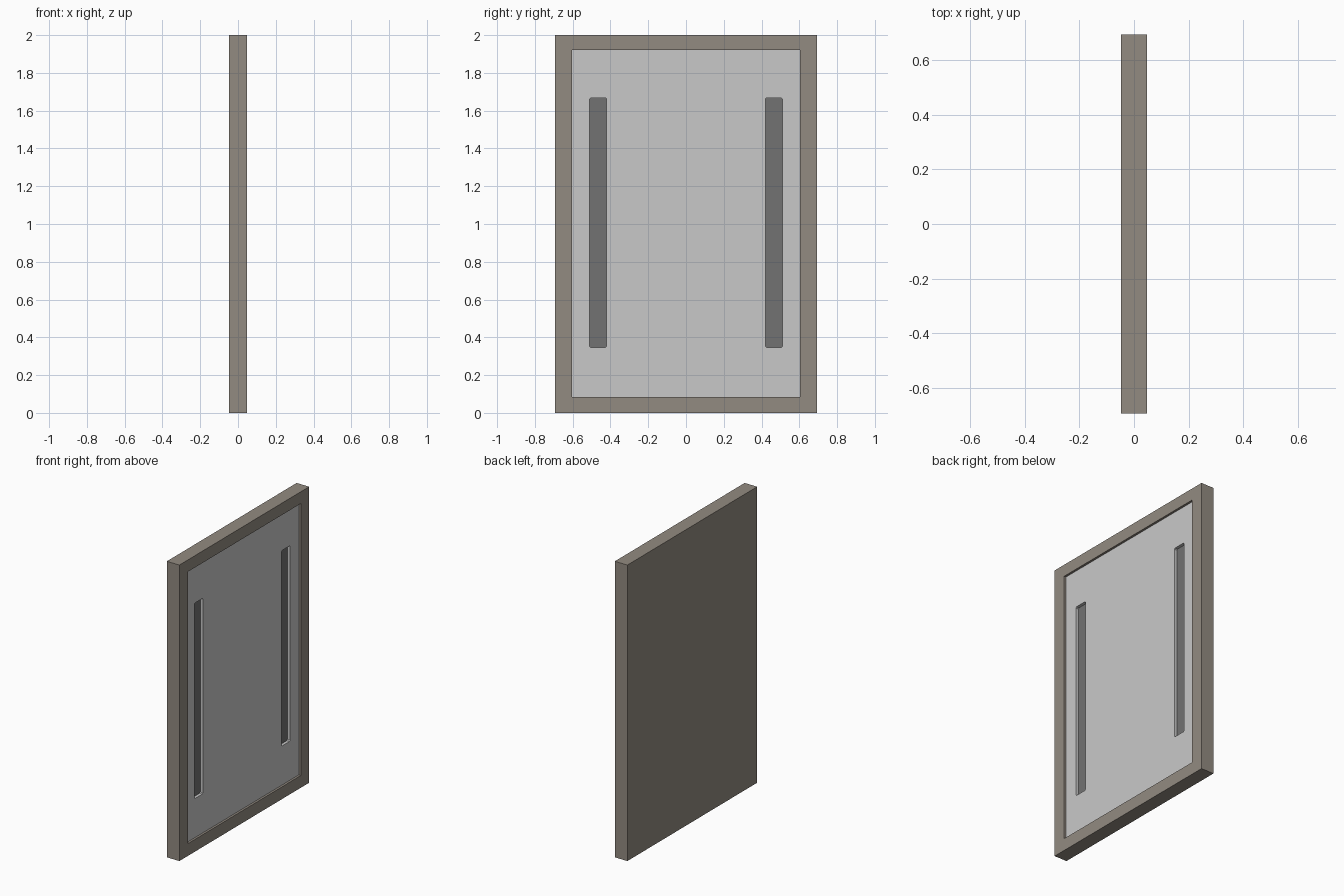
import bpy, bmesh

if "Cube" in bpy.data.objects:
    bpy.data.objects.remove(bpy.data.objects["Cube"])

DEPTH = 0.047             # half thickness of the frame
GLASS_X = DEPTH - 0.015   # mirror sits slightly behind the frame front
STRIP_X = GLASS_X - 0.02  # light strips are pockets in the mirror


def material(name, rgb):
    m = bpy.data.materials.new(name)
    m.diffuse_color = (*rgb, 1)
    m.use_nodes = True
    m.node_tree.nodes["Principled BSDF"].inputs["Base Color"].default_value = m.diffuse_color
    return m


frame_mat = material("taupe frame", (0.291, 0.258, 0.220))
glass_mat = material("pale mirror", (0.584, 0.584, 0.584))
strip_mat = material("grey strip", (0.168, 0.168, 0.168))


def finish(bm, name, mat):
    bmesh.ops.recalc_face_normals(bm, faces=bm.faces)
    mesh = bpy.data.meshes.new(name)
    bm.to_mesh(mesh)
    bm.free()
    mesh.materials.append(mat)
    ob = bpy.data.objects.new(name, mesh)
    bpy.context.collection.objects.link(ob)
    return ob


def rect(y0, y1, z0, z1, c=0.0):
    """Rectangle outline in the y-z plane, corners cut by c."""
    if c == 0:
        return [(y0, z0), (y1, z0), (y1, z1), (y0, z1)]
    return [(y0 + c, z0), (y1 - c, z0), (y1, z0 + c), (y1, z1 - c),
            (y1 - c, z1), (y0 + c, z1), (y0, z1 - c), (y0, z0 + c)]


def ring(bm, outline, x):
    return [bm.verts.new((x, y, z)) for y, z in outline]


def bridge(bm, a, b):
    n = len(a)
    for i in range(n):
        bm.faces.new((a[i], a[(i + 1) % n], b[(i + 1) % n], b[i]))


# Frame: box with a shallow opening on the +x side
outer = rect(-0.693, 0.693, 0, 2)
inner = rect(-0.603, 0.603, 0.083, 1.92)
bm = bmesh.new()
back = ring(bm, outer, -DEPTH)
front = ring(bm, outer, DEPTH)
lip = ring(bm, inner, DEPTH)
seat = ring(bm, inner, STRIP_X - 0.004)
bm.faces.new(back)
bridge(bm, back, front)
bridge(bm, front, lip)
bridge(bm, lip, seat)
bm.faces.new(seat)
finish(bm, "frame", frame_mat)

# Mirror sheet with two tall slots, filled from its outlines and given depth
slots = [rect(s * 0.465 - 0.045, s * 0.465 + 0.045, 0.347, 1.668, 0.006)
         for s in (-1, 1)]
bm = bmesh.new()
edges = []
for outline in [inner] + slots:
    vs = ring(bm, outline, GLASS_X)
    edges += [bm.edges.new((vs[i], vs[(i + 1) % len(vs)])) for i in range(len(vs))]
bmesh.ops.triangle_fill(bm, edges=edges, use_beauty=True, normal=(1, 0, 0))
bmesh.ops.dissolve_limit(bm, angle_limit=0.01, verts=[], edges=bm.edges[:])
res = bmesh.ops.extrude_face_region(bm, geom=bm.faces[:], use_keep_orig=True)
for v in res["geom"]:
    if isinstance(v, bmesh.types.BMVert):
        v.co.x = STRIP_X - 0.002
finish(bm, "mirror_glass", glass_mat)

# Dark floors of the two slots
for side, outline in zip(("left", "right"), slots):
    bm = bmesh.new()
    a, b = ring(bm, outline, STRIP_X - 0.002), ring(bm, outline, STRIP_X)
    bm.faces.new(a)
    bm.faces.new(b)
    bridge(bm, a, b)
    finish(bm, side + "_light_strip", strip_mat)
